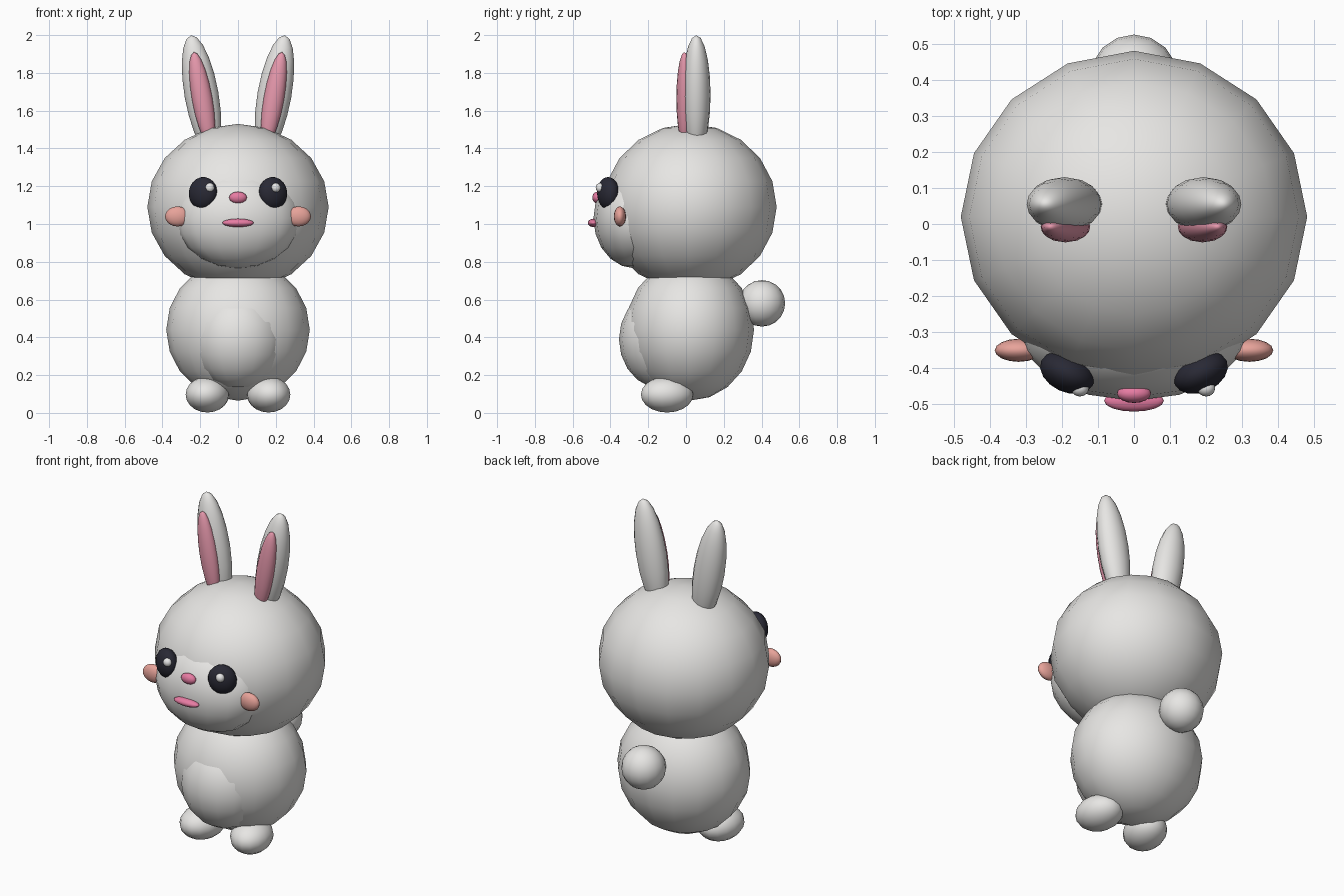
import bpy
from math import radians

cube = bpy.data.objects.get("Cube")
if cube:
    bpy.data.objects.remove(cube, do_unlink=True)


def material(name, r, g, b):
    mat = bpy.data.materials.new(name)
    mat.use_nodes = True
    mat.diffuse_color = (r, g, b, 1)
    shader = mat.node_tree.nodes["Principled BSDF"]
    shader.inputs["Base Color"].default_value = (r, g, b, 1)
    shader.inputs["Roughness"].default_value = 0.7
    return mat


FUR = material("white fur", 0.92, 0.91, 0.89)
SHINE = material("eye shine white", 0.95, 0.95, 0.95)
EAR_PINK = material("ear pink", 0.88, 0.35, 0.46)
NOSE_PINK = material("nose pink", 0.92, 0.23, 0.42)
BLUSH = material("cheek blush", 0.92, 0.42, 0.37)
DARK = material("eye black", 0.022, 0.022, 0.035)


def ellipsoid(name, mat, centre, radii, tilt=0, turn=0):
    """Smooth ball scaled to radii, tilted about y and turned about z (degrees)."""
    bpy.ops.mesh.primitive_uv_sphere_add(
        segments=16, ring_count=10, radius=1, location=centre,
        rotation=(0, radians(tilt), radians(turn)))
    obj = bpy.context.object
    obj.name = name
    obj.scale = radii
    obj.data.materials.append(mat)
    bpy.ops.object.shade_smooth()
    return obj


def pair(name, mat, centre, radii, tilt=0, turn=0):
    """Matching left (+x) and right (-x) parts."""
    x, y, z = centre
    for side, s in (("left", 1), ("right", -1)):
        ellipsoid(f"{side}_{name}", mat, (s * x, y, z), radii, s * tilt, s * turn)


# Body
ellipsoid("body", FUR, (0, 0.02, 0.44), (0.38, 0.34, 0.375))
ellipsoid("belly", FUR, (0, -0.12, 0.39), (0.25, 0.235, 0.265))
ellipsoid("tail", FUR, (0, 0.402, 0.58), (0.123, 0.123, 0.123))
pair("foot", FUR, (0.162, -0.1, 0.097), (0.115, 0.142, 0.095), turn=12)

# Head
ellipsoid("head", FUR, (0, 0.02, 1.09), (0.48, 0.46, 0.44))
ellipsoid("muzzle", FUR, (0, -0.27, 1.03), (0.33, 0.22, 0.265))

# Ears
pair("ear", FUR, (0.193, 0.055, 1.684), (0.09, 0.075, 0.32), tilt=10)
pair("inner_ear", EAR_PINK, (0.19, -0.008, 1.664), (0.054, 0.043, 0.25), tilt=10)

# Face
pair("eye", DARK, (0.185, -0.412, 1.163), (0.08, 0.054, 0.086), tilt=-8, turn=25)
pair("cheek", BLUSH, (0.32, -0.35, 1.04), (0.066, 0.032, 0.053))
ellipsoid("nose", NOSE_PINK, (0, -0.47, 1.14), (0.047, 0.026, 0.031))
ellipsoid("mouth", NOSE_PINK, (0, -0.49, 1.006), (0.083, 0.03, 0.022))

# Eye shines sit on the same side of both eyes
for side, x in (("left", 0.2), ("right", -0.15)):
    ellipsoid(f"{side}_eye_shine", SHINE, (x, -0.455, 1.192), (0.025, 0.023, 0.025))
